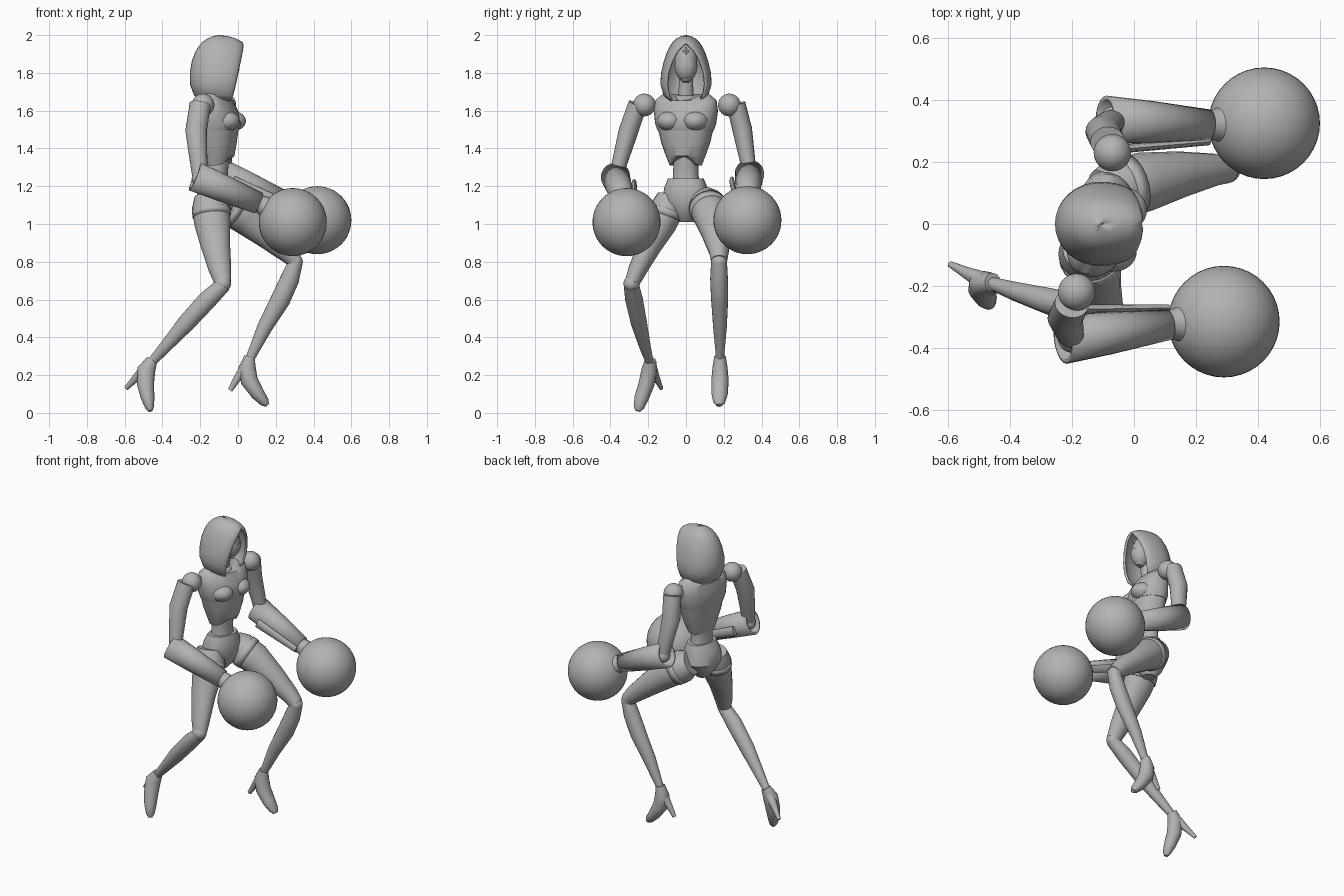
import bpy, bmesh, math
from mathutils import Vector, Matrix

cube = bpy.data.objects.get("Cube")
if cube:
    bpy.data.objects.remove(cube, do_unlink=True)

GREY = (0.45, 0.45, 0.45, 1)
grey = bpy.data.materials.new("plain grey")
grey.use_nodes = True
grey.diffuse_color = GREY
for node in grey.node_tree.nodes:
    if node.type == 'BSDF_PRINCIPLED':
        node.inputs["Base Color"].default_value = GREY
parts = []


def finish(name, bm, shell=0):
    bmesh.ops.remove_doubles(bm, verts=bm.verts, dist=0.0005)
    bmesh.ops.recalc_face_normals(bm, faces=bm.faces)
    mesh = bpy.data.meshes.new(name)
    bm.to_mesh(mesh)
    bm.free()
    mesh.materials.append(grey)
    ob = bpy.data.objects.new(name, mesh)
    bpy.context.collection.objects.link(ob)
    if shell:
        mod = ob.modifiers.new("thickness", 'SOLIDIFY')
        mod.thickness = shell
        mod.offset = -1
    parts.append(ob)
    return ob


def skin(bm, rings, closed=True, caps=True):
    rows = [[bm.verts.new(p) for p in ring] for ring in rings]
    n = len(rows[0])
    for a, b in zip(rows, rows[1:]):
        for i in range(n if closed else n - 1):
            j = (i + 1) % n
            bm.faces.new((a[i], a[j], b[j], b[i]))
    if caps:
        bm.faces.new(rows[0])
        bm.faces.new(rows[-1])


def limb(name, path, shell=0, n=20):
    """Loft of ellipses; each path entry is x, y, z, side radius, depth radius."""
    pts = [Vector(p[:3]) for p in path]
    rings = []
    for i, p in enumerate(path):
        t = (pts[min(i + 1, len(pts) - 1)] - pts[max(i - 1, 0)]).normalized()
        side = Vector((0, 1, 0))
        side = (side - t * side.dot(t)).normalized()
        deep = side.cross(t)
        rings.append([pts[i] + side * p[3] * math.cos(k * math.tau / n)
                      + deep * p[-1] * math.sin(k * math.tau / n) for k in range(n)])
    bm = bmesh.new()
    skin(bm, rings, caps=not shell)
    return finish(name, bm, shell)


def ball(name, centre, size, turn=None, keep_below=None):
    size = size if isinstance(size, tuple) else (size,) * 3
    bm = bmesh.new()
    bmesh.ops.create_uvsphere(bm, u_segments=40, v_segments=24, radius=1)
    bmesh.ops.scale(bm, vec=size, verts=bm.verts)
    bmesh.ops.translate(bm, vec=centre, verts=bm.verts)
    if keep_below:
        bmesh.ops.bisect_plane(bm, geom=bm.verts[:] + bm.edges[:] + bm.faces[:],
                               plane_co=(0, 0, keep_below), plane_no=(0.2, 0, 1), clear_outer=True)
    if turn:
        bm.transform(turn)
    return finish(name, bm)


TWIST = Matrix.Translation((-0.12, 0, 0)) @ Matrix.Rotation(math.radians(-14), 4, 'Z')


def body(name, rows, hem=0, collar=0, n=28):
    """Twisted torso loft; rows are z, back depth, front depth, half width."""
    rings = []
    for i, (z, back, front, wide) in enumerate(rows):
        ring = []
        for k in range(n):
            c, s = math.cos(k * math.tau / n), math.sin(k * math.tau / n)
            c = math.copysign(abs(c) ** 0.8, c)
            lift = hem * (1 - abs(s)) * max(c, 0) if i == 0 else 0
            drop = collar * (1 - abs(s)) if i == len(rows) - 1 else 0
            ring.append(TWIST @ Vector((c * (front if c > 0 else back), s * wide, z + lift - drop)))
        rings.append(ring)
    bm = bmesh.new()
    skin(bm, rings)
    return finish(name, bm)


# Torso
body("upper_chest", [(1.495, .08, .12, .15), (1.53, .09, .135, .162), (1.6, .09, .115, .172),
                     (1.655, .08, .085, .165), (1.69, .055, .05, .125)], collar=.04)
body("ribcage", [(1.31, .045, .085, .085), (1.36, .055, .1, .105), (1.43, .068, .112, .13),
                 (1.5, .08, .12, .147)], hem=.07)
body("waist", [(1.17, .06, .075, .085), (1.25, .045, .065, .068), (1.32, .045, .07, .065),
               (1.42, .05, .08, .08)])
body("pelvis", [(1.01, .035, .04, .035), (1.05, .075, .075, .06), (1.12, .105, .1, .125),
                (1.19, .085, .095, .115), (1.24, .055, .08, .095)])
for side, y in (("left", .068), ("right", -.068)):
    ball(side + "_bust", (.07, y, 1.545), (.078, .07, .055), TWIST)

# Neck and head
limb("neck", [(-.12, 0, 1.6, .055), (-.11, 0, 1.68, .04), (-.09, 0, 1.8, .036)])
limb("collar", [(-.12, 0, 1.64, .075), (-.115, 0, 1.685, .05)], shell=.01)
limb("head", [(-.045, 0, 1.752, .018, .02), (-.05, 0, 1.775, .038, .042), (-.06, 0, 1.82, .056, .06),
              (-.065, 0, 1.87, .06, .066), (-.07, 0, 1.92, .05, .055), (-.07, 0, 1.95, .02, .02)])
ball("face_mask", (-.055, 0, 1.835), (.064, .06, .082), keep_below=1.855)
limb("forehead_gem", [(.0, 0, 1.895, .004), (-.003, 0, 1.915, .018, .008), (-.015, 0, 1.935, .003)], n=4)


# Open hood: z, back x, half width, front edge x, front edge y
hood_rows = [(1.65, -.2, .085, -.04, .075), (1.68, -.232, .118, -.025, .092),
             (1.74, -.255, .136, -.01, .1), (1.8, -.255, .132, .002, .093),
             (1.86, -.245, .118, .015, .073), (1.91, -.227, .101, .025, .046),
             (1.945, -.205, .083, .03, .016), (1.962, -.19, .072, .025, 0),
             (1.98, -.165, .053, -.005, 0), (1.994, -.135, .028, -.05, 0), (2, -.105, .003, -.1, 0)]
rings = []
for z, back, wide, ex, ey in hood_rows:
    half = []
    for k in range(9):
        a = k * math.pi / 16
        half.append(Vector((-.11 + (back + .11) * math.cos(a), wide * math.sin(a), z)))
    for k in range(1, 7):
        a = k * math.pi / 12
        half.append(Vector((-.11 + (ex + .11) * math.sin(a), ey + (wide - ey) * math.cos(a), z)))
    mirror = [Vector((p.x, -p.y, p.z)) for p in reversed(half[1:])]
    rings.append(mirror + half)
bm = bmesh.new()
skin(bm, rings, closed=False, caps=False)
finish("hood", bm, shell=.014)


# Arms ending in large round fists
def arm(side, s, shoulder, elbow, wrist, fist):
    sh, el, wr, fi = map(Vector, (shoulder, elbow, wrist, fist))
    ball(side + "_shoulder", sh, .06)
    top = sh + Vector((-.015, s * .035, .005))
    mid = top.lerp(el, .36) + Vector((-.022, s * .008, 0))
    low = top.lerp(el, .78) + Vector((-.008, s * .006, 0))
    limb(side + "_upper_arm", [(*top, .05, .056), (*mid, .052, .057), (*low, .041, .046), (*el, .036, .04)])
    ball(side + "_elbow", el, .045)
    axis = (wr - el).normalized()
    limb(side + "_forearm", [(*(el - axis * .03), .078, .08), (*el.lerp(wr, .4), .068, .072),
                             (*wr, .05, .058)], shell=.014)
    limb(side + "_wrist", [(*el.lerp(wr, .5), .045), (*wr, .045), (*wr.lerp(fi, .3), .062),
                           (*wr.lerp(fi, .55), .105), (*wr.lerp(fi, .8), .14)])
    inner = Vector((0, -s * .072, -.012))
    limb(side + "_forearm_plate", [(*(el.lerp(wr, .12) + inner * 1.25), .014, .032),
                                   (*(wr + inner * .75), .012, .022)], n=8)
    ball(side + "_fist", fi, .18)


arm("right", -1, (-.185, -.22, 1.63), (-.2, -.37, 1.24), (.11, -.325, 1.11), (.29, -.315, 1.01))
arm("left", 1, (-.07, .23, 1.63), (-.065, .335, 1.255), (.24, .32, 1.12), (.42, .325, 1.02))

# Legs
limb("left_thigh", [(-.11, .1, 1.13, .075, .075), (-.06, .11, 1.1, .1, .1), (.03, .135, 1.045, .097, .095),
                    (.15, .16, .945, .075, .073), (.26, .175, .85, .052, .054), (.305, .175, .805, .043, .042)])
limb("left_hip_band", [(-.04, .115, 1.09, .103, .103), (-.005, .125, 1.068, .103, .102)], shell=.012)
ball("left_knee", (.3, .175, .8), .043)
limb("left_shin", [(.305, .175, .8, .042, .038), (.275, .175, .71, .047, .05), (.225, .178, .6, .045, .052),
                   (.14, .18, .45, .036, .04), (.06, .18, .28, .02, .023)])
limb("left_foot", [(.062, .18, .3, .03, .027), (.048, .18, .24, .04, .046), (.06, .18, .17, .046, .046),
                   (.105, .178, .1, .043, .036), (.14, .176, .058, .032, .026), (.155, .175, .04, .016, .012)])
limb("left_heel", [(.045, .18, .25, .032, .03), (-.005, .18, .18, .018, .02), (-.042, .18, .12, .01, .013)])

limb("right_thigh", [(-.15, -.08, 1.15, .07, .08), (-.145, -.095, 1.09, .09, .1), (-.135, -.13, 1, .08, .095),
                     (-.118, -.195, .88, .063, .077), (-.095, -.255, .76, .05, .06), (-.08, -.285, .69, .04, .045)])
limb("right_hip_band", [(-.142, -.1, 1.075, .096, .102), (-.139, -.112, 1.04, .092, .102)], shell=.012)
ball("right_knee", (-.08, -.288, .685), .043)
limb("right_shin", [(-.075, -.29, .68, .04, .04), (-.16, -.275, .6, .047, .05), (-.27, -.25, .48, .043, .047),
                    (-.38, -.218, .355, .031, .033), (-.465, -.19, .26, .02, .023)])
limb("right_foot", [(-.455, -.188, .28, .03, .03), (-.485, -.193, .23, .042, .048), (-.49, -.21, .15, .042, .045),
                    (-.478, -.235, .08, .038, .036), (-.468, -.25, .03, .028, .024), (-.465, -.256, .01, .014, .012)])
limb("right_heel", [(-.485, -.185, .24, .032, .03), (-.545, -.155, .18, .018, .02), (-.592, -.13, .13, .01, .012)])

# Smooth shading with crisp seams
for ob in bpy.context.selected_objects:
    ob.select_set(False)
for ob in parts:
    ob.select_set(True)
bpy.context.view_layer.objects.active = parts[0]
bpy.ops.object.shade_smooth_by_angle(angle=math.radians(40))
